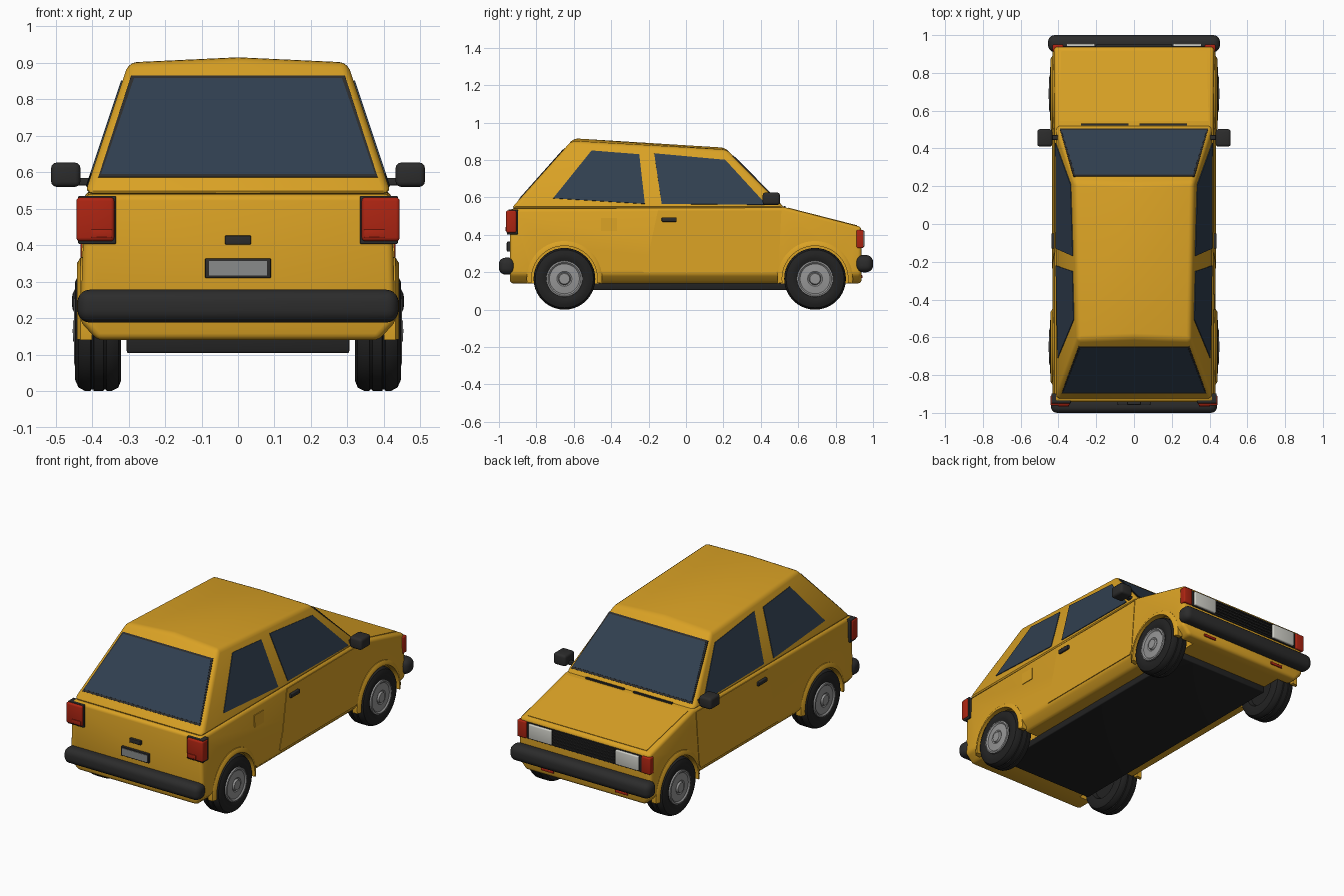
import bpy, bmesh, math
from mathutils import Vector

if "Cube" in bpy.data.objects:
    bpy.data.objects.remove(bpy.data.objects["Cube"])


def material(name, *rgb):
    m = bpy.data.materials.new(name)
    m.use_nodes = True
    m.diffuse_color = (*rgb, 1)
    bsdf = m.node_tree.nodes["Principled BSDF"]
    bsdf.inputs["Base Color"].default_value = (*rgb, 1)
    bsdf.inputs["Roughness"].default_value = 0.6
    return m


PAINT = material("yellow paint", 0.70, 0.36, 0.018)
GLASS = material("tinted glass", 0.03, 0.05, 0.08)
TRIM = material("black trim", 0.025, 0.025, 0.025)
RUBBER = material("tyre rubber", 0.016, 0.016, 0.016)
METAL = material("wheel grey", 0.30, 0.30, 0.30)
RED = material("lamp red", 0.42, 0.018, 0.006)
LAMP = material("headlamp white", 0.62, 0.62, 0.57)
PLATE = material("plate grey", 0.25, 0.26, 0.26)

parts = []


def finish(name, bm, mat, bevel=0.0, mirror=False, segments=3):
    bmesh.ops.recalc_face_normals(bm, faces=bm.faces)
    mesh = bpy.data.meshes.new(name)
    bm.to_mesh(mesh)
    bm.free()
    mesh.materials.append(mat)
    ob = bpy.data.objects.new(name, mesh)
    bpy.context.collection.objects.link(ob)
    if mirror:
        mod = ob.modifiers.new("Mirror", 'MIRROR')
        mod.use_mirror_merge = False
    if bevel:
        mod = ob.modifiers.new("Bevel", 'BEVEL')
        mod.width, mod.segments = bevel, segments
        mod.limit_method, mod.angle_limit = 'ANGLE', math.radians(25)
    parts.append(ob)
    return ob


def loft(name, rings, mat, bevel=0.0, mirror=False, segments=3):
    """Bridge closed rings of points and cap both ends."""
    bm = bmesh.new()
    rows = [[bm.verts.new(p) for p in ring] for ring in rings]
    n = len(rows[0])
    for a, b in zip(rows, rows[1:]):
        for i in range(n):
            bm.faces.new((a[i], a[(i + 1) % n], b[(i + 1) % n], b[i]))
    bm.faces.new(rows[0])
    bm.faces.new(rows[-1])
    return finish(name, bm, mat, bevel, mirror, segments)


def box(name, xs, ys, zs, mat, bevel=0.0, mirror=False, segments=3):
    rings = [[(x, y, z) for x, y in ((xs[0], ys[0]), (xs[1], ys[0]), (xs[1], ys[1]), (xs[0], ys[1]))]
             for z in zs]
    return loft(name, rings, mat, bevel, mirror, segments)


def panel(name, points, out, mat, rise, mirror=False, sink=0.004, bevel=0.0):
    """Thin plate laid on a flat surface, raised towards out."""
    pts = [Vector(p) for p in points]
    n = (pts[1] - pts[0]).cross(pts[2] - pts[0]).normalized()
    if n.dot(Vector(out)) < 0:
        n = -n
    return loft(name, [[p - n * sink for p in pts], [p + n * rise for p in pts]], mat, bevel, mirror)


def lathe(name, profile, y, z, mat):
    """Spin an (x, radius) profile about the axle line."""
    bm = bmesh.new()
    vs = [bm.verts.new((x, y, z + r)) for x, r in profile]
    es = [bm.edges.new(pair) for pair in zip(vs, vs[1:])]
    bmesh.ops.spin(bm, geom=vs + es, cent=(0, y, z), axis=(1, 0, 0),
                   angle=math.tau, steps=40, use_merge=True)
    bmesh.ops.remove_doubles(bm, verts=bm.verts, dist=0.0002)
    return finish(name, bm, mat, mirror=True)


# Surface rules shared by the shell and everything mounted on it
def side_x(z):
    return 0.432 - 0.034 * (z - 0.19)


def cabin_x(z):
    return 0.42 - (z - 0.54) / 3


def tail_y(z):
    return -0.935 + (z - 0.54) * 0.89


def screen_y(z):
    return 0.53 - (z - 0.54) * 0.984


# Lower body shell
def section(y, top):
    half = [(0.385, 0.14), (side_x(0.19), 0.19), (side_x(top), top)]
    return [(x, y, z) for x, z in half] + [(-x, y, z) for x, z in reversed(half)]


body = loft("body_shell", [section(-0.942, 0.54), section(0.525, 0.548), section(0.938, 0.442)],
            PAINT, 0.018)

# Cabin with a slightly crowned roof
base = [(0.42, -0.935, 0.54), (0, -0.935, 0.54), (-0.42, -0.935, 0.54),
        (-0.42, 0.53, 0.54), (0, 0.53, 0.54), (0.42, 0.53, 0.54)]
roof = []
for x, zc, ze, edge in ((1, 0, 0.902, tail_y), (0, 0.916, 0, tail_y), (-1, 0, 0.902, tail_y),
                        (-1, 0, 0.855, screen_y), (0, 0.866, 0, screen_y), (1, 0, 0.855, screen_y)):
    z = ze or zc
    roof.append((x * cabin_x(z), edge(z), z))
loft("cabin", [base, roof], PAINT, 0.022)

# Windows
for name, fit, out, low, high in (("rear_window", tail_y, (0, -1, 1), (0.375, 0.593), (0.285, 0.855)),
                                  ("windscreen", screen_y, (0, 1, 1), (0.385, 0.575), (0.312, 0.815))):
    for label, grow, mat, rise in (("seal", 0.008, TRIM, 0.002), ("glass", 0, GLASS, 0.004)):
        (w0, z0), (w1, z1) = low, high
        z0, z1 = z0 - grow, z1 + grow
        w0, w1 = w0 + grow, w1 + grow
        panel(name + "_" + label, [(-w0, fit(z0), z0), (w0, fit(z0), z0), (w1, fit(z1), z1),
                                   (-w1, fit(z1), z1)], out, mat, rise)
for name, outline in (
        ("door_window", [(-0.17, 0.835), (0.21, 0.80), (0.43, 0.56), (-0.13, 0.565)]),
        ("quarter_window", [(-0.505, 0.85), (-0.25, 0.83), (-0.22, 0.565), (-0.71, 0.595)])):
    panel(name, [(cabin_x(z), y, z) for y, z in outline], (1, 0, 0), GLASS, 0.004, True)

# Doors, handles, fuel flap and bonnet
door = [(-0.15, 0.53), (0.51, 0.53), (0.495, 0.22), (0.48, 0.197), (-0.225, 0.197),
        (-0.235, 0.21), (-0.20, 0.30)]
panel("door", [(side_x(z), y, z) for y, z in door], (1, 0, 0), PAINT, 0.003, True)
box("door_handle", (0.41, 0.438), (-0.13, -0.05), (0.47, 0.494), TRIM, 0.004, True)
flap = [(-0.455, 0.42), (-0.37, 0.42), (-0.37, 0.49), (-0.455, 0.49)]
panel("fuel_flap", [(side_x(z), y, z) for y, z in flap], (1, 0, 0), PAINT, 0.004)
panel("bonnet", [(-0.395, 0.545, 0.5425), (0.395, 0.545, 0.5425),
                 (0.385, 0.915, 0.448), (-0.385, 0.915, 0.448)], (0, 0, 1), PAINT, 0.003)
box("wiper", (0.03, 0.28), (0.522, 0.532), (0.545, 0.555), TRIM, 0, True)

# Wheels, arches and wheel-well cutters
AXLE_Z = 0.165
cutters = []
for end, y in (("rear", -0.65), ("front", 0.69)):
    bm = bmesh.new()
    for i in range(48):
        a = math.tau * i / 48
        bm.verts.new((0.305, y + 0.183 * math.cos(a), AXLE_Z + 0.183 * math.sin(a)))
    face = bm.faces.new(bm.verts)
    new = bmesh.ops.extrude_face_region(bm, geom=[face])["geom"]
    bmesh.ops.translate(bm, vec=(0.2, 0, 0), verts=[v for v in new if isinstance(v, bmesh.types.BMVert)])
    cutter = finish(end + "_well_cutter", bm, PAINT, mirror=True)
    cutter.hide_render = True
    cutters.append(cutter)
    cut = body.modifiers.new("Well", 'BOOLEAN')
    cut.object, cut.operation, cut.solver = cutter, 'DIFFERENCE', 'EXACT'

    rings = []
    for i in range(29):
        a = math.radians(-7 + 194 * i / 28)
        rings.append([(x, y + r * math.cos(a), AXLE_Z + r * math.sin(a))
                      for x, r in ((0.40, 0.176), (0.441, 0.176), (0.441, 0.186), (0.431, 0.202), (0.40, 0.202))])
    loft(end + "_wheel_arch", rings, PAINT, mirror=True)

    lathe(end + "_tyre", [(0.345, 0), (0.345, 0.09), (0.324, 0.10), (0.32, 0.135), (0.328, 0.155),
                          (0.345, 0.164), (0.36, 0.165), (0.362, 0.16), (0.367, 0.16), (0.369, 0.165),
                          (0.395, 0.165), (0.397, 0.16), (0.402, 0.16), (0.404, 0.165), (0.42, 0.164),
                          (0.437, 0.155), (0.446, 0.135), (0.446, 0.11), (0.436, 0.094), (0.43, 0)],
          y, AXLE_Z, RUBBER)
    lathe(end + "_wheel_cover", [(0.425, 0.098), (0.447, 0.096), (0.449, 0.088), (0.442, 0.08),
                                 (0.446, 0.04), (0.442, 0.033), (0.452, 0.028), (0.453, 0)],
          y, AXLE_Z, METAL)

# Underbody and bumpers
box("underbody", (-0.305, 0.305), (-0.76, 0.76), (0.104, 0.145), RUBBER, 0.006)
box("rear_bumper", (-0.44, 0.44), (-1.0, -0.912), (0.188, 0.278), TRIM, 0.034, segments=5)
box("front_bumper", (-0.455, 0.455), (0.91, 1.0), (0.2, 0.292), TRIM, 0.036, segments=5)

# Tail lamps, number plate and tailgate handle
box("tail_lamp_base", (0.334, 0.438), (-0.95, -0.897), (0.403, 0.535), TRIM, 0.004, True)
box("tail_lamp", (0.339, 0.443), (-0.962, -0.906), (0.411, 0.531), RED, 0.01, True)
box("tail_reflector", (0.345, 0.402), (-0.966, -0.95), (0.421, 0.443), RED, 0.002, True)
box("plate_frame", (-0.09, 0.09), (-0.956, -0.93), (0.31, 0.364), TRIM, 0.003)
box("number_plate", (-0.08, 0.08), (-0.959, -0.95), (0.317, 0.357), PLATE)
box("tailgate_handle", (-0.036, 0.036), (-0.957, -0.93), (0.402, 0.426), TRIM, 0.003)

# Grille, headlamps and front markers
box("grille_panel", (-0.372, 0.372), (0.92, 0.943), (0.33, 0.426), RUBBER, 0.002)
for i in range(5):
    z = 0.34 + i * 0.018
    box("grille_slat", (-0.2, 0.2), (0.94, 0.951), (z, z + 0.008), TRIM)
box("headlamp", (0.207, 0.357), (0.93, 0.955), (0.336, 0.422), LAMP, 0.006, True)
box("front_marker", (0.374, 0.431), (0.912, 0.95), (0.33, 0.427), RED, 0.006, True)
box("lower_marker", (0.2, 0.28), (0.92, 0.944), (0.168, 0.184), RED, 0.002, True)

# Door mirrors
box("mirror_stem", (0.385, 0.45), (0.445, 0.47), (0.564, 0.584), TRIM, 0.003, True)
box("door_mirror", (0.432, 0.512), (0.41, 0.502), (0.56, 0.626), TRIM, 0.014, True)

# Bake the modifiers, drop the cutters, smooth the rounded edges
bpy.ops.object.select_all(action='DESELECT')
shown = [p for p in parts if p not in cutters]
for ob in shown:
    ob.select_set(True)
bpy.context.view_layer.objects.active = body
bpy.ops.object.convert(target='MESH')
bpy.ops.object.shade_smooth_by_angle(angle=math.radians(35))
for c in cutters:
    bpy.data.objects.remove(c)
